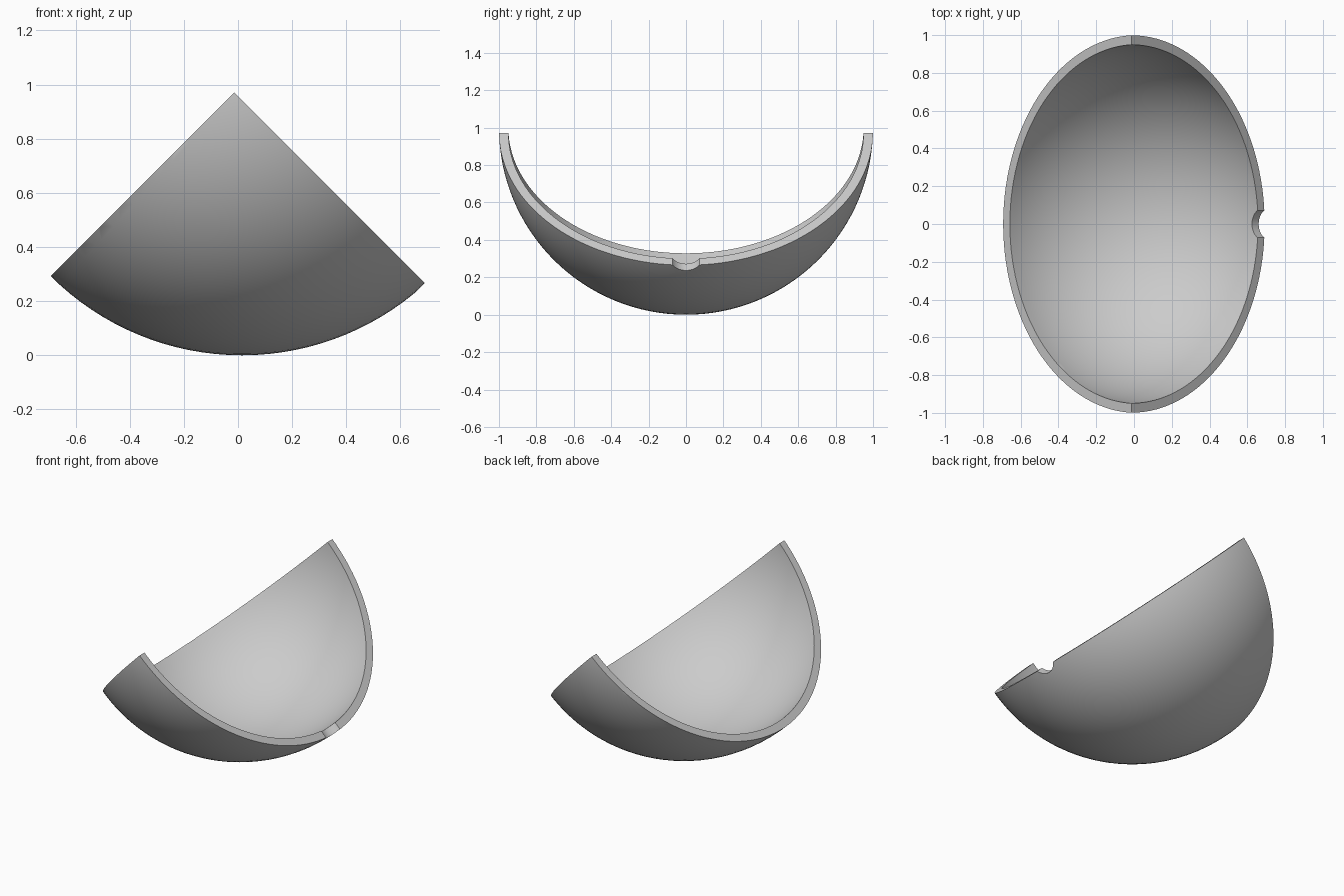
import bpy
import math
from mathutils import Vector

cube = bpy.data.objects.get("Cube")
if cube:
    bpy.data.objects.remove(cube, do_unlink=True)

RADIUS, WALL = 1.0, 0.05
KERF = 0.041          # how far the notched rim sits below the ball's centre
HOLE_RADIUS = 0.083
QUARTER = math.radians(45)
slope = math.sin(QUARTER)
centre = Vector((KERF * slope / 2, 0, RADIUS))
to_notch = Vector((slope, 0, -slope))
apex = centre + Vector((-slope, 0, -slope)) * KERF

grey = bpy.data.materials.new("plain grey")
grey.use_nodes = True
colour = (0.6, 0.6, 0.6, 1)
grey.diffuse_color = colour
grey.node_tree.nodes["Principled BSDF"].inputs["Base Color"].default_value = colour


def ball(name, radius):
    # Poles lie along y, at the two tips of the shell
    bpy.ops.mesh.primitive_uv_sphere_add(
        segments=128, ring_count=64, radius=radius, location=centre,
        rotation=(math.pi / 2, 0, 0))
    obj = bpy.context.object
    obj.name = name
    obj.data.materials.append(grey)
    return obj


def carve(target, cutter, operation):
    cutter.hide_render = True
    mod = target.modifiers.new(cutter.name, "BOOLEAN")
    mod.operation = operation
    mod.solver = "EXACT"
    mod.object = cutter
    bpy.context.view_layer.objects.active = target
    bpy.ops.object.modifier_apply(modifier=mod.name)
    bpy.data.objects.remove(cutter, do_unlink=True)


# Hollow ball
shell = ball("quarter_shell", RADIUS)
carve(shell, ball("hollow", RADIUS - WALL), "DIFFERENCE")

# Keep the lower quarter, between two planes meeting at the apex line
bpy.ops.mesh.primitive_cube_add(
    size=2, location=apex - Vector((0, 0, math.sqrt(2))),
    rotation=(0, QUARTER, 0))
wedge = bpy.context.object
wedge.name = "wedge"
wedge.scale.y = 2
wedge.data.materials.append(grey)
carve(shell, wedge, "INTERSECT")

# Round notch through the right-hand rim
bpy.ops.mesh.primitive_cylinder_add(
    vertices=64, radius=HOLE_RADIUS, depth=0.6,
    location=centre + to_notch * RADIUS, rotation=(0, 3 * QUARTER, 0))
notch = bpy.context.object
notch.name = "notch"
notch.data.materials.append(grey)
carve(shell, notch, "DIFFERENCE")

# Smooth bowl surfaces with crisp rims
bpy.ops.object.select_all(action="DESELECT")
shell.select_set(True)
bpy.context.view_layer.objects.active = shell
bpy.ops.object.shade_smooth_by_angle(angle=math.radians(30))
